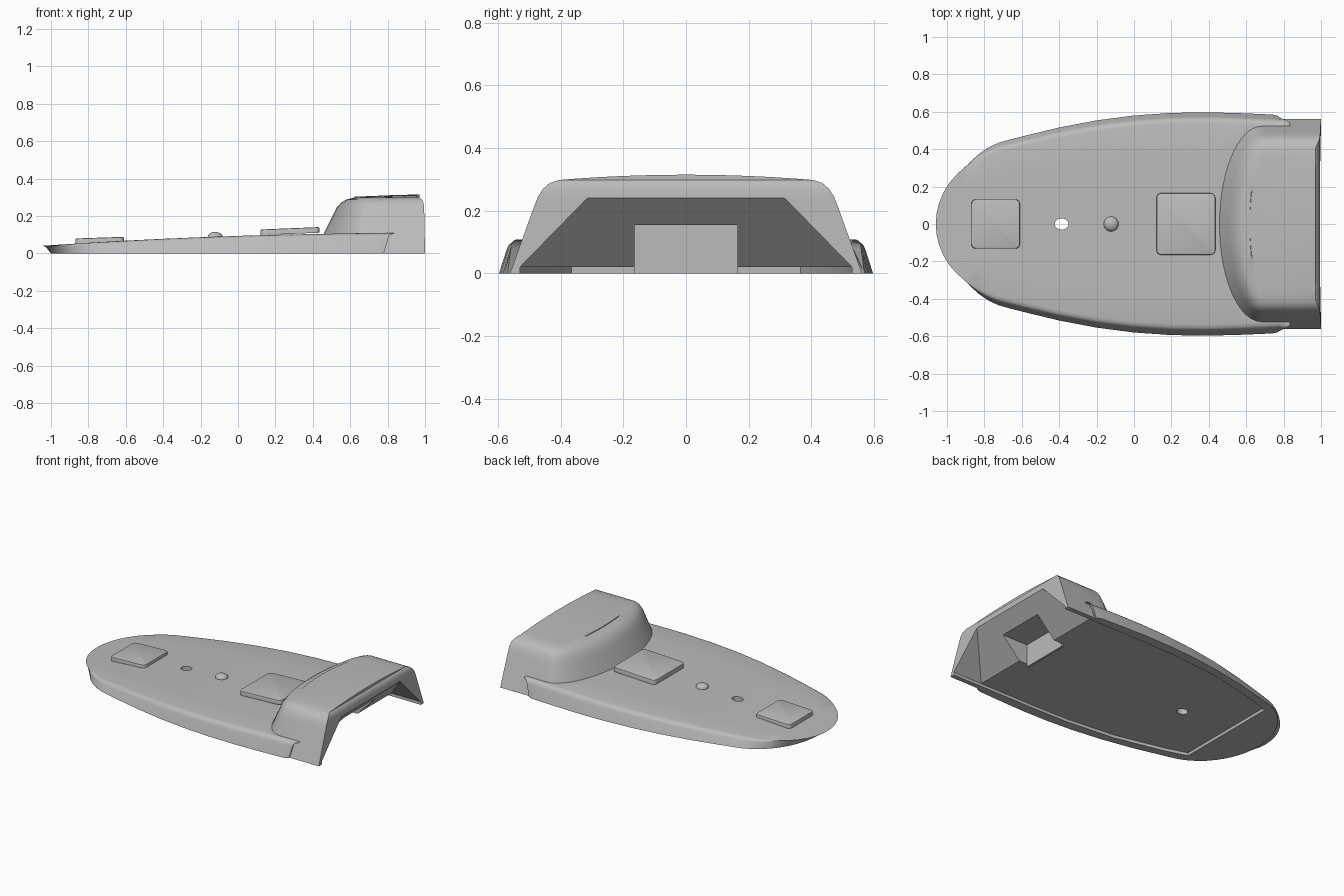
import bpy, bmesh, math

if "Cube" in bpy.data.objects:
    bpy.data.objects.remove(bpy.data.objects["Cube"])

grey = bpy.data.materials.new("light_grey")
grey.use_nodes = True
colour = (0.5, 0.5, 0.5, 1)
grey.diffuse_color = colour
grey.node_tree.nodes["Principled BSDF"].inputs["Base Color"].default_value = colour


def finish(name, bm):
    bmesh.ops.remove_doubles(bm, verts=bm.verts, dist=0.0002)
    bmesh.ops.dissolve_degenerate(bm, edges=bm.edges, dist=0.0001)
    bmesh.ops.recalc_face_normals(bm, faces=bm.faces)
    mesh = bpy.data.meshes.new(name)
    bm.to_mesh(mesh)
    bm.free()
    mesh.materials.append(grey)
    ob = bpy.data.objects.new(name, mesh)
    bpy.context.collection.objects.link(ob)
    return ob


def loft(name, rings):
    """Skin closed rings; the last one collapses onto the centre line."""
    bm = bmesh.new()
    rows = [[bm.verts.new(p) for p in ring] for ring in rings]
    bm.faces.new(rows[0])
    for low, high in zip(rows, rows[1:]):
        for i in range(len(low)):
            j = (i + 1) % len(low)
            bm.faces.new((low[i], low[j], high[j], high[i]))
    return finish(name, bm)


def mirrored(half):
    """Half outline from the rear to the nose, closed with its mirror image."""
    return half + [(x, -y) for x, y in reversed(half[:-1])]


def hull(name, points):
    bm = bmesh.new()
    for p in points:
        bm.verts.new(p)
    bmesh.ops.convex_hull(bm, input=bm.verts)
    return finish(name, bm)


def box(name, x0, x1, w, z0, z1):
    return hull(name, [(x, y, z) for x in (x0, x1) for y in (-w, w) for z in (z0, z1)])


def prism(name, outline, z0, z1):
    bm = bmesh.new()
    face = bm.faces.new([bm.verts.new((x, y, z0)) for x, y in outline])
    res = bmesh.ops.extrude_face_region(bm, geom=[face])
    for v in res["geom"]:
        if isinstance(v, bmesh.types.BMVert):
            v.co.z = z1
    return finish(name, bm)


def boolean(ob, other, operation):
    mod = ob.modifiers.new("cut", "BOOLEAN")
    mod.object, mod.operation, mod.solver = other, operation, "EXACT"
    bpy.context.view_layer.objects.active = ob
    bpy.ops.object.modifier_apply(modifier=mod.name)
    bpy.data.objects.remove(other)


def smooth(ob, angle=35):
    bpy.ops.object.select_all(action="DESELECT")
    ob.select_set(True)
    bpy.context.view_layer.objects.active = ob
    bpy.ops.object.shade_smooth_by_angle(angle=math.radians(angle))


def deck(x):
    return 0.094 + 0.032 * x - 0.018 * x * x


# Tapered base with a rounded nose
half = [(0.78, 0.55), (0.78, 0.57), (0.765, 0.58), (0.74, 0.585), (0.58, 0.592),
        (0.4, 0.597), (0.2, 0.594), (0, 0.58), (-0.2, 0.554), (-0.4, 0.516), (-0.55, 0.48)]
for a in range(80, -1, -8):
    t = math.radians(a)
    half.append((-0.6 - 0.4 * math.cos(t), 0.457 * math.sin(t)))


def inset(points, d):
    out = []
    for i, (x, y) in enumerate(points):
        x0, y0 = points[max(i - 1, 0)]
        x1, y1 = points[i + 1] if i + 1 < len(points) else (x0, -y0)
        dx, dy = x1 - x0, y1 - y0
        n = math.hypot(dx, dy)
        out.append((x + d * dy / n, y + d * dx / n))
    return out


rings = []
for frac, d in ((0, 0), (0.72, 0.024), (0.87, 0.031), (0.96, 0.042), (1, 0.06)):
    top = inset(half, d)
    top[0] = (0.78 - max(0, d - 0.024) * 0.5, 0.5)
    rings.append([(x, y, frac * deck(x)) for x, y in mirrored(top)])
for s in (0.66, 0.33, 0):
    rings.append([(x, y * s, z) for x, y, z in rings[4]])
body = loft("body", rings)


# Crowned hood at the rear
def hood_ring(z, d, rear, s=1):
    w, cx, reach = 0.562 - 0.8 * d, 0.68 + 0.1 * d, 0.275 - d
    pts = [(1 - rear, w), (0.85, w)]
    for a in range(90, -1, -6):
        t = math.radians(a)
        pts.append((cx - reach * math.cos(t), w * math.sin(t)))
    ring = []
    for x, y in mirrored(pts):
        y *= s
        rise = min(max((x - 0.5) / 0.4, 0), 1) * (1 - (y / w) ** 2) * 0.017 if s < 1 else 0
        ring.append((x, y, z + rise))
    return ring


levels = [(0, 0, 0), (0.21, 0.095, 0.004), (0.245, 0.112, 0.005), (0.27, 0.132, 0.008),
          (0.288, 0.158, 0.016), (0.298, 0.195, 0.03)]
rings = [hood_ring(*level) for level in levels]
rings += [hood_ring(*levels[-1], s) for s in (0.85, 0.7, 0.5, 0.25, 0)]
boolean(body, loft("hood", rings), "UNION")

# Shallow underside recess, open at the rear
rim = [(1.1, 0.53), (0.35, 0.53), (0.1, 0.525), (-0.25, 0.49), (-0.6, 0.41), (-0.74, 0.365)]
outline = rim + [(x, -y) for x, y in reversed(rim)]
boolean(body, prism("recess", outline, -0.1, 0.02), "DIFFERENCE")

# Sloped rear cavity with a square socket
wedge = [(x, s * y, z) for s in (-1, 1) for x, y, z in
         ((0.78, 0.53, 0.02), (0.78, 0.53, -0.1), (1.1, 0.53, -0.1),
          (1.1, 0.53, 0.02), (1, 0.31, 0.245), (1.1, 0.31, 0.245))]
boolean(body, hull("cavity", wedge), "DIFFERENCE")
boolean(body, box("socket", 0.72, 1.1, 0.165, -0.1, 0.155), "DIFFERENCE")

# Through hole
hole = [(-0.387 + 0.037 * math.cos(k * math.pi / 12), 0.03 * math.sin(k * math.pi / 12))
        for k in range(24)]
boolean(body, prism("hole", hole, -0.1, 0.3), "DIFFERENCE")
smooth(body)

# Lip below the socket
box("socket_lip", 0.705, 0.72, 0.165, 0, 0.05)


# Raised square pads following the deck slope
def pad(name, x0, x1, w, z0, z1):
    r, cx = 0.025, (x0 + x1) / 2
    hx = (x1 - x0) / 2
    bm = bmesh.new()
    rows = []
    for d, lift in ((0, -0.03), (0, -0.007), (0.002, -0.002), (0.007, 0)):
        row = []
        for k in range(20):
            q, step = divmod(k, 5)
            t = math.radians(q * 90 + step * 22.5)
            sx, sy = (1, -1, -1, 1)[q], (1, 1, -1, -1)[q]
            x = cx + sx * (hx - r) + (r - d) * math.cos(t)
            y = sy * (w - r) + (r - d) * math.sin(t)
            row.append(bm.verts.new((x, y, z0 + (z1 - z0) * (x - x0) / (x1 - x0) + lift)))
        rows.append(row)
    bm.faces.new(rows[0])
    bm.faces.new(rows[-1])
    for low, high in zip(rows, rows[1:]):
        for i in range(20):
            j = (i + 1) % 20
            bm.faces.new((low[i], low[j], high[j], high[i]))
    smooth(finish(name, bm), 40)


pad("front_pad", -0.87, -0.61, 0.132, 0.08, 0.089)
pad("rear_pad", 0.12, 0.435, 0.165, 0.128, 0.141)

# Small domed button
bm = bmesh.new()
bmesh.ops.create_uvsphere(bm, u_segments=24, v_segments=12, radius=0.04)
for v in bm.verts:
    v.co = (v.co.x - 0.122, v.co.y, 0.088 + v.co.z * 0.68)
smooth(finish("button", bm), 60)
